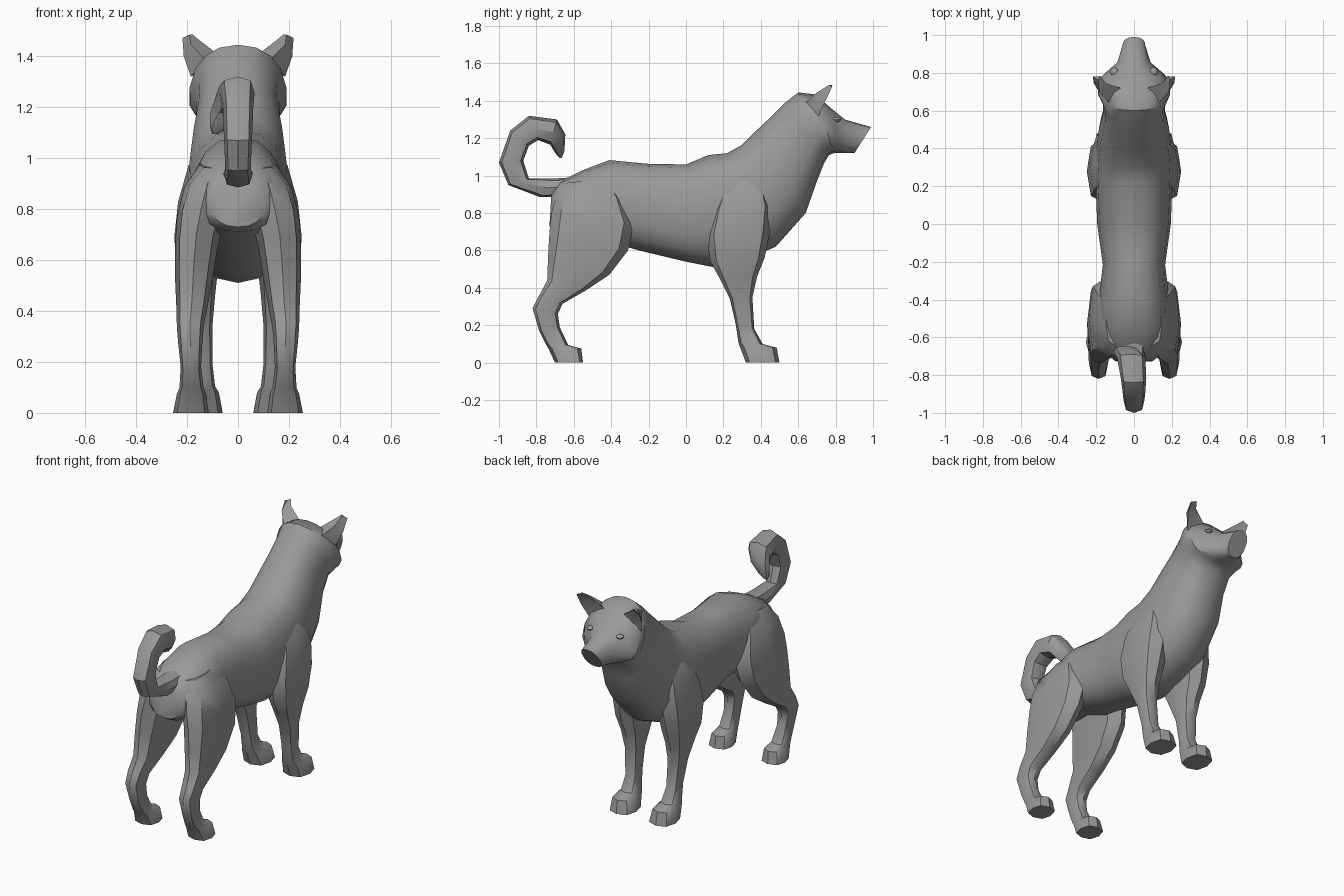
import bpy, bmesh, math
from mathutils import Vector

fur = bpy.data.materials.new("grey fur")
fur.diffuse_color = (0.32, 0.32, 0.32, 1)


def finish(name, bm, mirror=False, angle=40):
    bmesh.ops.recalc_face_normals(bm, faces=bm.faces[:])
    me = bpy.data.meshes.new(name)
    bm.to_mesh(me)
    bm.free()
    me.materials.append(fur)
    me.shade_smooth()
    me.set_sharp_from_angle(angle=math.radians(angle))
    ob = bpy.data.objects.new(name, me)
    bpy.context.collection.objects.link(ob)
    if mirror:
        m = ob.modifiers.new("Mirror", 'MIRROR')
        m.use_clip = False
        m.use_mirror_merge = False
    return ob


def spow(v, p):
    return math.copysign(abs(v) ** p, v) if abs(v) > 1e-6 else 0.0


def skin(bm, loops):
    """Bridge a list of equal-length point loops and cap both ends."""
    rows = [[bm.verts.new(p) for p in lp] for lp in loops]
    n = len(rows[0])
    for a, b in zip(rows, rows[1:]):
        for i in range(n):
            j = (i + 1) % n
            bm.faces.new((a[i], a[j], b[j], b[i]))
    bm.faces.new(rows[0])
    bm.faces.new(rows[-1])


def loft(name, rings, n=8, p=0.75, bias=0.0, mirror=False, angle=40):
    """Ring = (y,z of one edge, y,z of opposite edge, x min, x max[, bias])."""
    loops = []
    for r in rings:
        a, b = Vector((0, r[0], r[1])), Vector((0, r[2], r[3]))
        xm, xw = (r[4] + r[5]) / 2, (r[5] - r[4]) / 2
        e = r[6] if len(r) > 6 else bias
        lp = []
        for i in range(n):
            t = 2 * math.pi * i / n
            c, s = math.cos(t), math.sin(t)
            q = (a + b) / 2 + (a - b) / 2 * spow(c, p)
            q.x = xm + xw * spow(s, p) * (1 + e * c)
            lp.append(q)
        loops.append(lp)
    bm = bmesh.new()
    skin(bm, loops)
    return finish(name, bm, mirror, angle)


# torso, neck, head and muzzle: top y,z / bottom y,z / half width / bias
spine = [
    (-.72, .90, -.73, .73, .10, 0),
    (-.67, .97, -.70, .71, .15, 0),
    (-.55, 1.03, -.50, .69, .19, -.1),
    (-.41, 1.083, -.36, .63, .185, -.1),
    (-.20, 1.063, -.23, .595, .165, -.05),
    (0, 1.06, 0, .54, .195, 0),
    (.12, 1.11, .15, .51, .20, 0),
    (.22, 1.12, .32, .55, .205, 0),
    (.30, 1.165, .48, .62, .20, 0),
    (.38, 1.245, .64, .80, .185, 0),
    (.46, 1.32, .70, .97, .165, 0),
    (.53, 1.39, .74, 1.07, .165, -.08),
    (.60, 1.445, .765, 1.11, .19, -.15),
    (.69, 1.435, .79, 1.12, .19, -.2),
    (.77, 1.365, .82, 1.12, .15, -.1),
    (.85, 1.30, .86, 1.12, .088, -.1),
    (.99, 1.26, .90, 1.12, .06, 0),
]
loft("body_and_head", [(a, b, c, d, -w, w, e) for a, b, c, d, w, e in spine],
     n=16, p=.85)

# front legs: front y,z / back y,z / inner x / outer x
loft("front_legs", [
    (.50, 0, .32, 0, .06, .215),
    (.485, .08, .29, .08, .075, .205),
    (.41, .10, .28, .11, .09, .19),
    (.365, .18, .267, .20, .10, .185),
    (.355, .35, .235, .34, .10, .20),
    (.38, .46, .175, .46, .09, .22),
    (.42, .56, .13, .54, .08, .24),
    (.45, .70, .11, .68, .06, .25),
    (.46, .84, .14, .82, .05, .235),
    (.42, .98, .20, .96, .05, .195),
    (.38, 1.06, .25, 1.05, .05, .13),
], mirror=True)

# hind legs, with the hock bent backwards
loft("hind_legs", [
    (-.55, 0, -.70, 0, .115, .255),
    (-.56, .075, -.735, .075, .125, .24),
    (-.63, .095, -.75, .10, .135, .23),
    (-.675, .19, -.785, .17, .145, .225),
    (-.685, .26, -.82, .29, .14, .235),
    (-.66, .315, -.785, .36, .135, .24),
    (-.53, .39, -.742, .44, .12, .242),
    (-.41, .47, -.737, .58, .10, .247),
    (-.31, .60, -.73, .70, .08, .248),
    (-.28, .74, -.72, .80, .05, .24),
    (-.33, .88, -.69, .90, .03, .21),
    (-.40, .99, -.65, .96, .02, .15),
], mirror=True)

# curled tail: inner y,z / outer y,z / x min / x max
loft("tail", [
    (-.62, .99, -.62, .89, -.06, .06),
    (-.70, .985, -.78, .885, -.055, .055),
    (-.84, .985, -.95, .95, -.05, .05),
    (-.87, 1.08, -1.0, 1.07, -.055, .055),
    (-.84, 1.16, -.94, 1.24, -.06, .06),
    (-.79, 1.19, -.84, 1.32, -.07, .065),
    (-.725, 1.165, -.69, 1.30, -.09, .06),
    (-.705, 1.13, -.645, 1.22, -.11, .02),
    (-.69, 1.11, -.65, 1.13, -.11, -.04),
    (-.675, 1.095, -.665, 1.095, -.10, -.08),
], angle=35)

# ears: inner, back, outer and hollow front point from base to tip
bm = bmesh.new()
skin(bm, [
    [(.07, .72, 1.40), (.13, .64, 1.39), (.185, .71, 1.32), (.13, .72, 1.35)],
    [(.15, .745, 1.462), (.185, .70, 1.445), (.213, .745, 1.40), (.172, .73, 1.42)],
    [(.178, .785, 1.485), (.19, .765, 1.485), (.218, .78, 1.472), (.197, .78, 1.478)],
])
finish("ears", bm, mirror=True)

# eyes: thin ovals set beside the bridge of the muzzle
bm = bmesh.new()
bmesh.ops.create_uvsphere(bm, u_segments=10, v_segments=6, radius=1)
for v in bm.verts:
    v.co = Vector((.104 + v.co.x * .022, .805 + v.co.y * .024, 1.30 + v.co.z * .013))
finish("eyes", bm, mirror=True)
